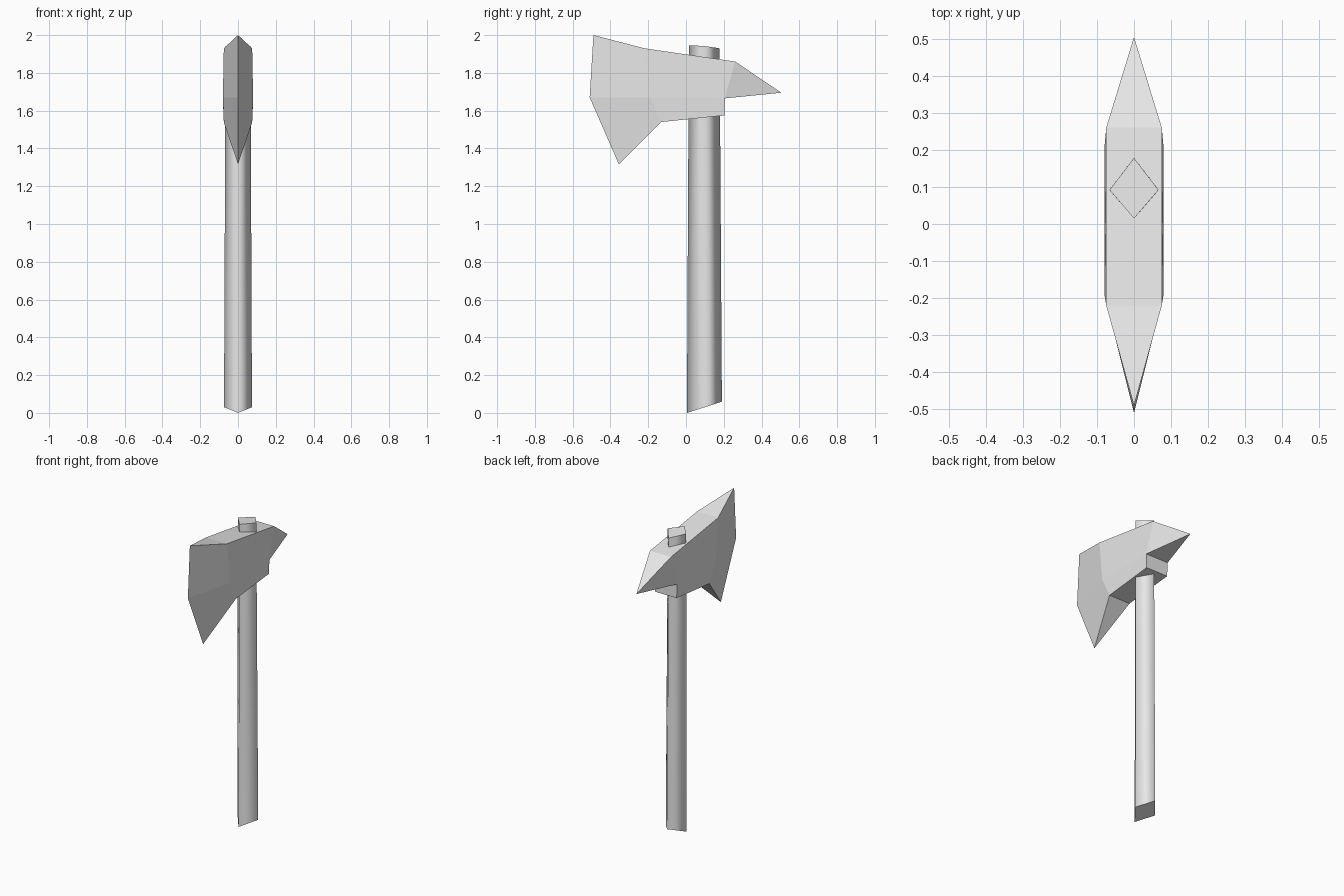
import bpy
import bmesh
from math import radians

cube = bpy.data.objects.get("Cube")
if cube:
    bpy.data.objects.remove(cube, do_unlink=True)

# One plain grey for the whole axe
grey = bpy.data.materials.new("light grey")
grey.use_nodes = True
grey.diffuse_color = (0.8, 0.8, 0.8, 1)
grey.node_tree.nodes["Principled BSDF"].inputs["Base Color"].default_value = grey.diffuse_color


def finish(name, bm):
    bmesh.ops.recalc_face_normals(bm, faces=bm.faces)
    mesh = bpy.data.meshes.new(name)
    bm.to_mesh(mesh)
    bm.free()
    mesh.materials.append(grey)
    obj = bpy.data.objects.new(name, mesh)
    bpy.context.collection.objects.link(obj)
    return obj


# Axe head: named points as (half thickness, y, z); zero thickness is a sharp edge
POINTS = {
    "edge_top": (0, -0.49, 2.0),
    "edge_mid": (0, -0.51, 1.67),
    "edge_low": (0, -0.355, 1.315),
    "cheek_top": (0.075, -0.22, 1.93),
    "cheek_mid": (0.08, -0.19, 1.67),
    "cheek_low": (0.075, -0.13, 1.54),
    "back_top": (0.075, 0.26, 1.86),
    "back_mid": (0.08, 0.205, 1.665),
    "back_low": (0.077, 0.205, 1.575),
    "spike": (0, 0.505, 1.695),
}
SIDE_FACES = (
    "edge_top cheek_top cheek_mid edge_mid",
    "edge_mid cheek_mid cheek_low edge_low",
    "cheek_top back_top back_mid cheek_mid",
    "cheek_mid back_mid back_low cheek_low",
    "back_top spike back_mid",
)
RIM = ("edge_top", "cheek_top", "back_top", "spike", "back_mid",
       "back_low", "cheek_low", "edge_low")

bm = bmesh.new()
left, right = {}, {}
for key, (x, y, z) in POINTS.items():
    left[key] = bm.verts.new((x, y, z))
    right[key] = bm.verts.new((-x, y, z)) if x else left[key]
for side in (left, right):
    for face in SIDE_FACES:
        bm.faces.new([side[key] for key in face.split()])
# Close the head across its top, back and underside
for a, b in zip(RIM, RIM[1:]):
    bm.faces.new(list(dict.fromkeys((left[a], left[b], right[b], right[a]))))
finish("axe_head", bm)

# Handle: tapered diamond bar with slanted ends, smooth around its length
bm = bmesh.new()
bottom = [bm.verts.new(p) for p in
          ((0, 0.005, 0), (0.074, 0.1, 0.03), (0, 0.19, 0.06), (-0.074, 0.1, 0.03))]
top = [bm.verts.new(p) for p in
       ((0, 0.015, 1.945), (0.066, 0.092, 1.943), (0, 0.178, 1.93), (-0.066, 0.092, 1.943))]
for i in range(4):
    j = (i + 1) % 4
    bm.faces.new((bottom[i], bottom[j], top[j], top[i])).smooth = True
for ring in (bottom, top):
    cap = bm.faces.new(ring)
    for edge in cap.edges:
        edge.smooth = False
finish("handle", bm)
